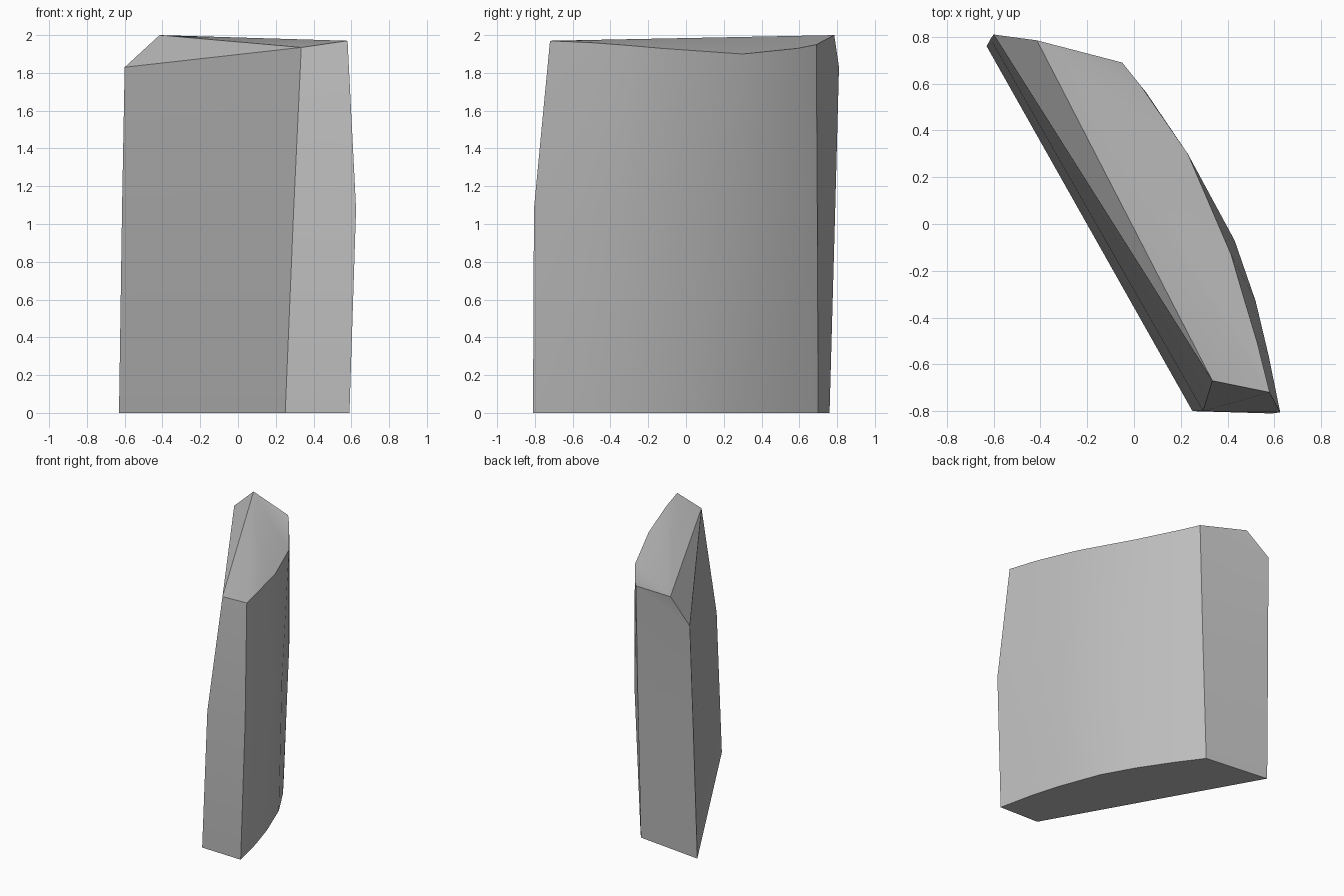
import bpy
import bmesh
import math

cube = bpy.data.objects.get("Cube")
if cube:
    bpy.data.objects.remove(cube, do_unlink=True)

stone = bpy.data.materials.new("stone grey")
stone.use_nodes = True
grey = (0.5, 0.5, 0.5, 1.0)
stone.diffuse_color = grey
stone.node_tree.nodes["Principled BSDF"].inputs["Base Color"].default_value = grey

# Cross-sections: back inner corner, front inner, front outer, curved outer side, back outer
base = [(-.63, .76, 0), (.25, -.8, 0), (.59, -.81, 0), (.53, -.54, 0), (.46, -.3, 0),
        (.34, .02, 0), (.2, .27, 0), (.04, .51, 0), (-.1, .7, 0)]
waist = [(-.614, .79, 1.08), (.295, -.8, 1.08), (.625, -.805, 1.08), (.575, -.56, 1.08),
         (.52, -.33, 1.08), (.43, -.07, 1.08), (.23, .3, 1.08), (.05, .565, 1.08),
         (-.07, .695, 1.08)]
rim = [(-.6, .81, 1.83), (.335, -.67, 1.935), (.58, -.72, 1.97), (.525, -.5, 1.96),
       (.465, -.3, 1.945), (.415, -.13, 1.93), (.23, .3, 1.9), (.03, .59, 1.93),
       (-.05, .69, 1.95)]

bm = bmesh.new()
rings = [[bm.verts.new(p) for p in ring] for ring in (base, waist, rim)]
peak = bm.verts.new((-.415, .785, 2))
count = len(base)

# Side walls
for low, high in zip(rings, rings[1:]):
    for i in range(count):
        j = (i + 1) % count
        bm.faces.new((low[i], low[j], high[j], high[i]))

# Underside, and slanted top fanned from the peak
bm.faces.new(rings[0][::-1])
top = rings[2]
for i in range(count):
    bm.faces.new((top[i], top[(i + 1) % count], peak))

bmesh.ops.recalc_face_normals(bm, faces=bm.faces)
mesh = bpy.data.meshes.new("stone_slab")
bm.to_mesh(mesh)
bm.free()
mesh.materials.append(stone)
slab = bpy.data.objects.new("stone_slab", mesh)
bpy.context.collection.objects.link(slab)

# Smooth the curved side, keep the corners crisp
bpy.ops.object.select_all(action='DESELECT')
slab.select_set(True)
bpy.context.view_layer.objects.active = slab
bpy.ops.object.shade_smooth_by_angle(angle=math.radians(30))
